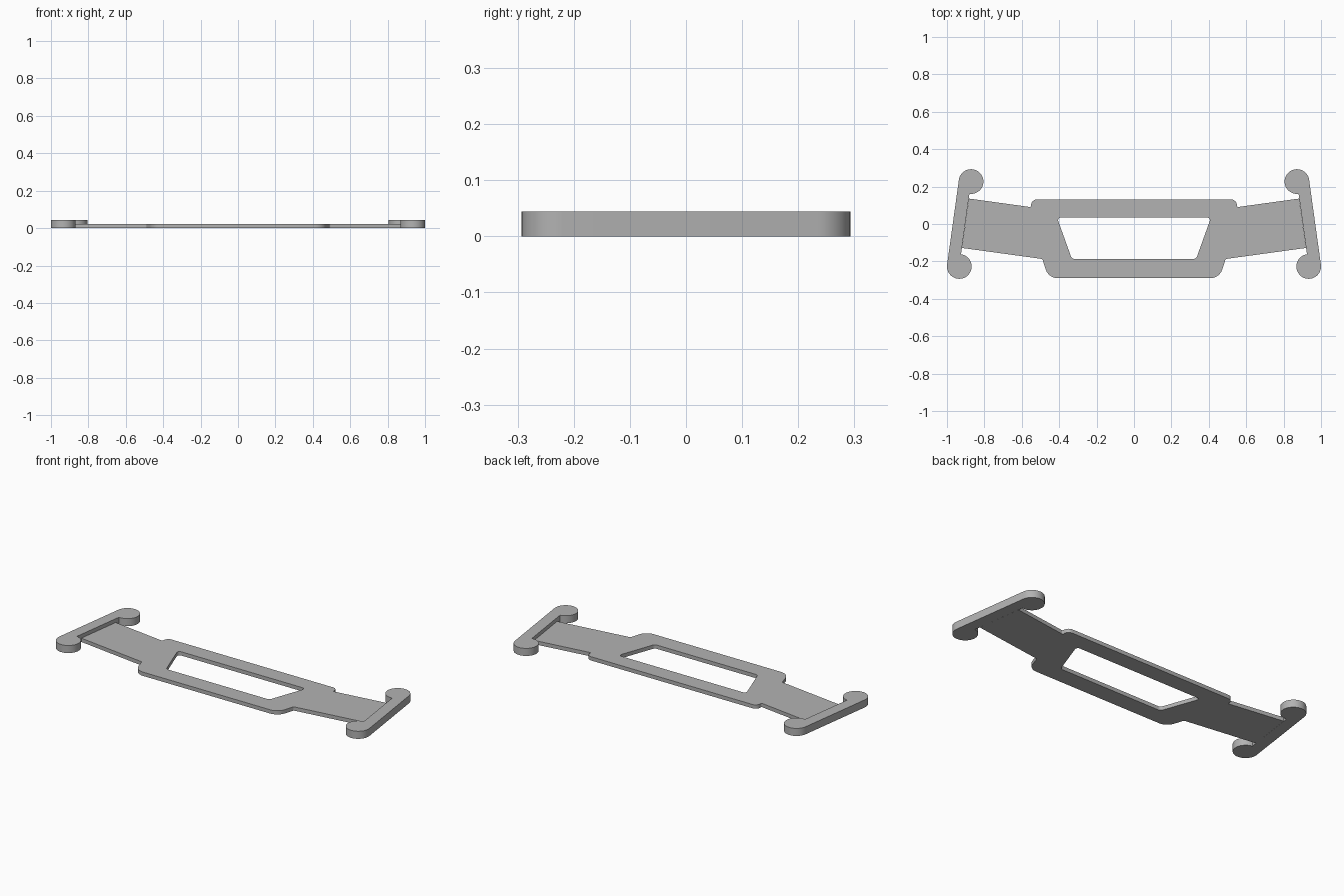
import bpy
from math import atan2, cos, sin, tan, pi
from mathutils import Vector

cube = bpy.data.objects.get("Cube")
if cube:
    bpy.data.objects.remove(cube, do_unlink=True)

grey = bpy.data.materials.new("plain grey")
grey.use_nodes = True
COLOR = (0.45, 0.45, 0.45, 1)
grey.diffuse_color = COLOR
grey.node_tree.nodes["Principled BSDF"].inputs["Base Color"].default_value = COLOR


def rounded(corners, steps=6):
    """Replace each (x, y, radius) corner with a fillet arc."""
    out = []
    for i, (x, y, r) in enumerate(corners):
        p = Vector((x, y))
        if r == 0:
            out.append(p)
            continue
        a = (Vector(corners[i - 1][:2]) - p).normalized()
        b = (Vector(corners[(i + 1) % len(corners)][:2]) - p).normalized()
        half = a.angle(b) / 2
        centre = p + (a + b).normalized() * (r / sin(half))
        start = p + a * (r / tan(half)) - centre
        end = p + b * (r / tan(half)) - centre
        sweep = start.angle_signed(end)
        for k in range(steps + 1):
            t = -sweep * k / steps
            out.append(centre + Vector((start.x * cos(t) - start.y * sin(t),
                                        start.x * sin(t) + start.y * cos(t))))
    return out


def mirrored(half):
    """Close a right-hand profile with its reflection."""
    return half + [(-x, y, r) for x, y, r in reversed(half)]


def slab(name, outlines, height):
    """Fill 2D outlines (later ones are holes) and extrude upward from z = 0."""
    curve = bpy.data.curves.new(name, "CURVE")
    curve.dimensions = "2D"
    curve.fill_mode = "BOTH"
    curve.extrude = height / 2
    for points in outlines:
        spline = curve.splines.new("POLY")
        spline.points.add(len(points) - 1)
        for sp, p in zip(spline.points, points):
            sp.co = (p[0], p[1], 0, 1)
        spline.use_cyclic_u = True
    obj = bpy.data.objects.new(name, curve)
    bpy.context.collection.objects.link(obj)
    bpy.ops.object.select_all(action="DESELECT")
    obj.select_set(True)
    bpy.context.view_layer.objects.active = obj
    bpy.ops.object.convert(target="MESH")
    obj = bpy.context.object
    for v in obj.data.vertices:
        v.co.z += height / 2
    obj.data.materials.clear()
    obj.data.materials.append(grey)
    bpy.ops.object.mode_set(mode="EDIT")
    bpy.ops.mesh.select_all(action="SELECT")
    bpy.ops.mesh.remove_doubles(threshold=0.0001)
    bpy.ops.mesh.normals_make_consistent(inside=False)
    bpy.ops.object.mode_set(mode="OBJECT")
    bpy.ops.object.shade_smooth_by_angle(angle=pi / 6)
    return obj


# Thin plate with tapered arms and a trapezoid window
plate = mirrored([
    (0.55, 0.131, 0.03), (0.55, 0.09, 0.006), (0.883, 0.136, 0),
    (0.92, -0.128, 0), (0.49, -0.187, 0.01), (0.457, -0.289, 0.065)])
window = mirrored([(0.412, 0.035, 0.015), (0.332, -0.187, 0.02)])
slab("base_plate", [rounded(plate), rounded(window)], 0.022)

# Raised end bars, each with a round pad at both ends
RADIUS = 0.066
back, front = Vector((0.871, 0.227)), Vector((0.934, -0.227))
tilt = atan2(back.y - front.y, back.x - front.x) - pi / 2


def pad_arc(centre, start, steps=36):
    """Three quarters of a circle, counter-clockwise."""
    return [centre + RADIUS * Vector((cos(start + 1.5 * pi * k / steps),
                                      sin(start + 1.5 * pi * k / steps)))
            for k in range(steps + 1)]


bar = pad_arc(back, tilt) + pad_arc(front, tilt + pi / 2)
for side, sign in (("left", 1), ("right", -1)):
    slab(side + "_end_bar", [[(sign * p.x, p.y) for p in bar]], 0.044)
